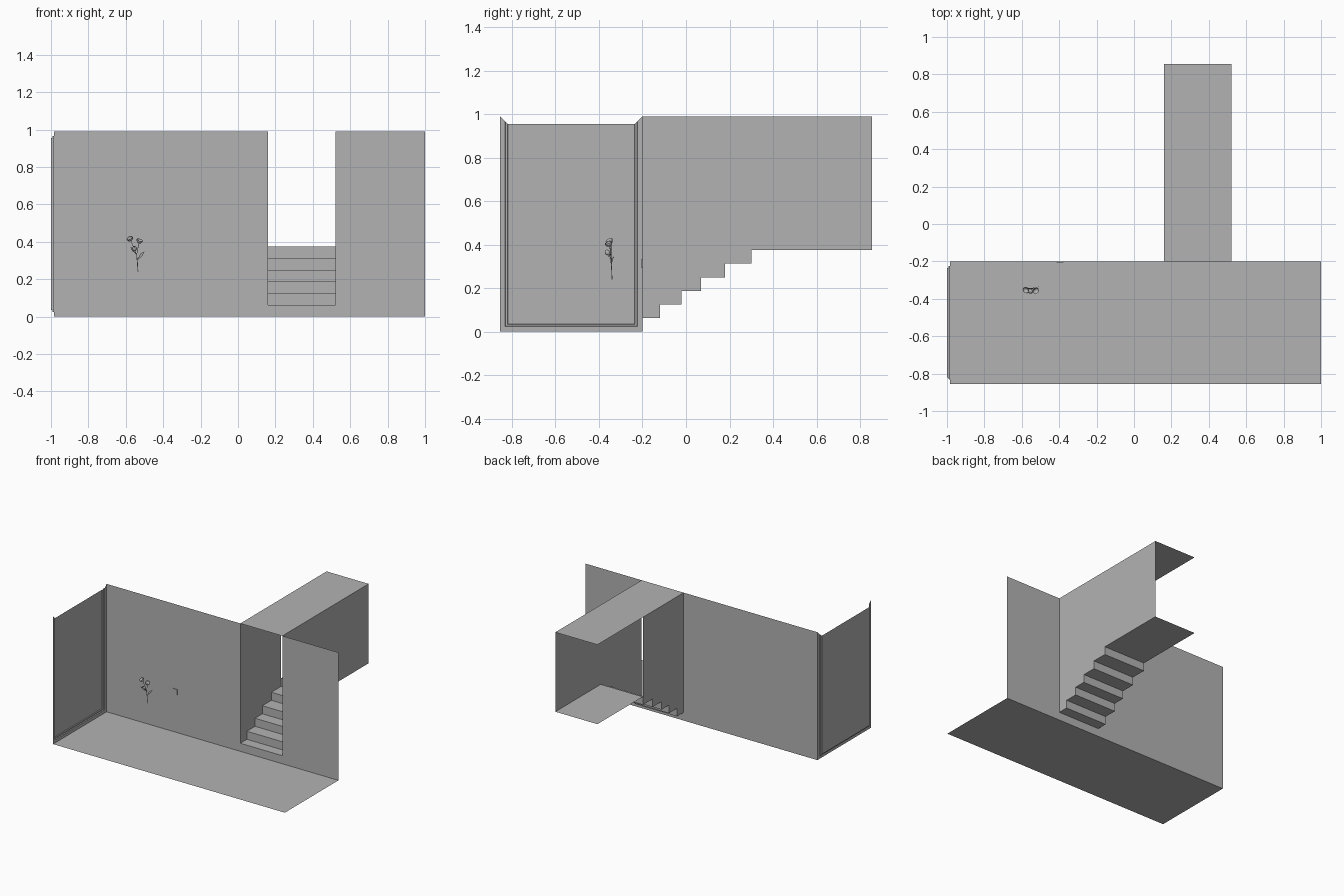
import bpy, bmesh, math
from mathutils import Vector

cube = bpy.data.objects.get("Cube")
if cube:
    bpy.data.objects.remove(cube, do_unlink=True)

grey = bpy.data.materials.new("plain_grey")
grey.use_nodes = True
COLOUR = (0.45, 0.45, 0.45, 1)
grey.diffuse_color = COLOUR
grey.node_tree.nodes["Principled BSDF"].inputs["Base Color"].default_value = COLOUR

# Room limits
LEFT, RIGHT = -0.985, 1.0
FRONT, BACK, END = -0.855, -0.2, 0.855
DOOR_L, DOOR_R = 0.16, 0.52
TOP, RISE = 0.99, 0.0625
STEP_Y = [BACK, -0.12, -0.02, 0.07, 0.18, 0.30]


def build(name, polygons, smooth=False):
    """Object from a list of polygons, with shared points welded."""
    bm = bmesh.new()
    for poly in polygons:
        bm.faces.new([bm.verts.new(p) for p in poly])
    bmesh.ops.remove_doubles(bm, verts=bm.verts, dist=1e-5)
    mesh = bpy.data.meshes.new(name)
    bm.to_mesh(mesh)
    bm.free()
    obj = bpy.data.objects.new(name, mesh)
    bpy.context.collection.objects.link(obj)
    mesh.materials.append(grey)
    for f in mesh.polygons:
        f.use_smooth = smooth
    return obj


def flat_z(x0, x1, y0, y1, z):
    return [(x0, y0, z), (x1, y0, z), (x1, y1, z), (x0, y1, z)]


def flat_y(x0, x1, z0, z1, y):
    return [(x0, y, z0), (x1, y, z0), (x1, y, z1), (x0, y, z1)]


# Room floor and back wall with the doorway
build("floor", [flat_z(LEFT, RIGHT, FRONT, BACK, 0)])
build("back_wall", [flat_y(LEFT, DOOR_L, 0, TOP, BACK),
                    flat_y(DOOR_L, DOOR_R, 0, RISE, BACK),
                    flat_y(DOOR_R, RIGHT, 0, TOP, BACK)])

# Stairs and landing
steps = []
profile = [(BACK, RISE)]
for i, y in enumerate(STEP_Y):
    z = RISE * (i + 1)
    y_next = STEP_Y[i + 1] if i < 5 else END
    if i:
        steps.append(flat_y(DOOR_L, DOOR_R, z - RISE, z, y))
        profile.append((y, z))
    steps.append(flat_z(DOOR_L, DOOR_R, y, y_next, z))
    profile.append((y_next, z))
build("stairs_and_landing", steps)

# Stairwell walls follow the steps; one stops where the landing opens sideways
build("stairwell_long_wall",
      [[(DOOR_R, y, z) for y, z in profile + [(END, TOP), (BACK, TOP)]]])
build("stairwell_short_wall",
      [[(DOOR_L, y, z) for y, z in profile[:-2] + [(STEP_Y[-1], TOP), (BACK, TOP)]]])
build("stairwell_ceiling", [flat_z(DOOR_L, DOOR_R, BACK, END, TOP)])


# Recessed side wall: nested mitred rings, open along the top
def ring(inset, x):
    y0, y1 = FRONT + inset, BACK - inset
    return [(x, y0, TOP - inset), (x, y0, inset), (x, y1, inset), (x, y1, TOP - inset)]


rings = [ring(0, LEFT), ring(0.024, LEFT), ring(0.026, -0.993),
         ring(0.034, -0.993), ring(0.036, -1.0)]
recess = [rings[-1]]
for a, b in zip(rings, rings[1:]):
    recess += [[a[i], a[i + 1], b[i + 1], b[i]] for i in range(3)]
build("recessed_side_wall", recess)

# Small wall switch
sx0, sx1, sz0, sz1, sy = -0.415, -0.378, 0.292, 0.335, BACK - 0.005
build("wall_switch", [
    flat_y(sx0, sx1, sz0, sz1, sy),
    flat_z(sx0, sx1, sy, BACK, sz0), flat_z(sx0, sx1, sy, BACK, sz1),
    *[[(x, sy, sz0), (x, BACK, sz0), (x, BACK, sz1), (x, sy, sz1)] for x in (sx0, sx1)]])


# Flower: stems, cupped blooms, a bud and leaves
def stem(name, points, radius=0.002):
    curve = bpy.data.curves.new(name, "CURVE")
    curve.dimensions = "3D"
    curve.bevel_depth = radius
    curve.bevel_resolution = 1
    spline = curve.splines.new("POLY")
    spline.points.add(len(points) - 1)
    for p, co in zip(spline.points, points):
        p.co = (*co, 1)
    curve.materials.append(grey)
    bpy.context.collection.objects.link(bpy.data.objects.new(name, curve))


def cup(name, centre, axis, rings, sides=10):
    """Turned shape from (radius, height) pairs, aimed along an axis."""
    turn = Vector(axis).to_track_quat("Z", "Y")

    def pt(r, h, k):
        a = math.tau * k / sides
        return Vector(centre) + turn @ Vector((r * math.cos(a), r * math.sin(a), h))
    polys = [[pt(*a, k), pt(*a, k + 1), pt(*b, k + 1), pt(*b, k)]
             for a, b in zip(rings, rings[1:]) for k in range(sides)]
    build(name, polys, True)


def leaf(name, base, tip, width):
    b, t = Vector(base), Vector(tip)
    side = (t - b).cross(Vector((0, 1, 0.4))).normalized() * width
    mid = b.lerp(t, 0.55) + Vector((0, -0.004, 0.004))
    build(name, [[b, mid + side, mid], [b, mid, mid - side],
                 [mid, mid + side, t], [mid, t, mid - side]])


FORK = (-0.542, -0.345, 0.33)
stem("flower_main_stem", [(-0.535, -0.34, 0.24), (-0.538, -0.342, 0.29), FORK])
bloom = [(0.003, 0), (0.013, 0.006), (0.018, 0.016), (0.017, 0.02)]
bud = [(0.002, 0), (0.012, 0.008), (0.013, 0.018), (0.005, 0.028)]
heads = [("left_bloom", (-0.572, -0.345, 0.405), (-0.4, -0.5, 0.8), bloom),
         ("right_bloom", (-0.53, -0.35, 0.392), (0.3, -0.4, 1), bloom),
         ("front_bud", (-0.552, -0.352, 0.352), (-0.1, -0.5, 0.7), bud)]
for name, base, axis, shape in heads:
    stem(name + "_stem", [FORK, base], 0.0015)
    cup(name, base, axis, shape)
leaf("right_leaf", (-0.538, -0.343, 0.3), (-0.5, -0.33, 0.348), 0.008)
leaf("left_leaf", FORK, (-0.575, -0.372, 0.372), 0.008)
